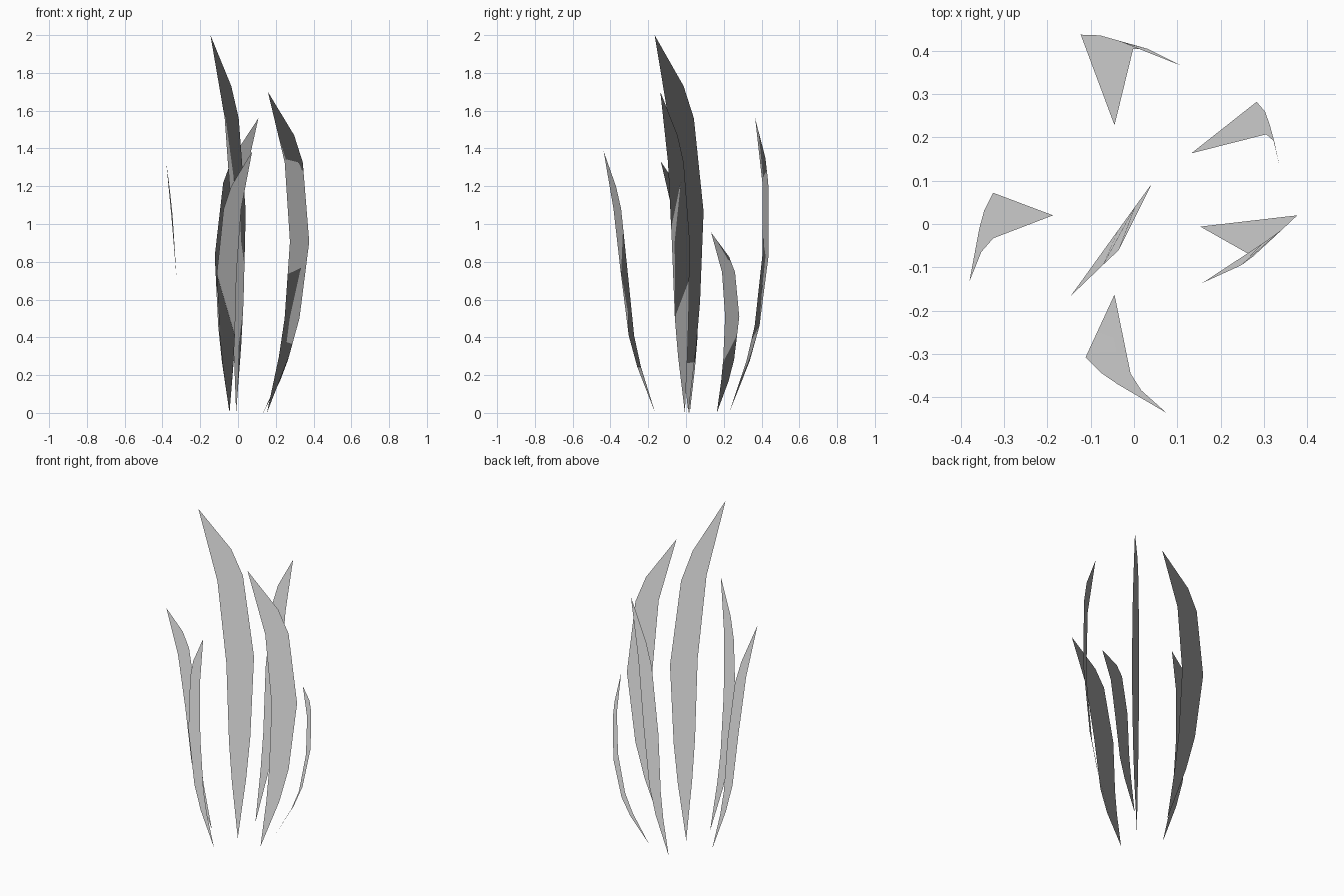
import bpy
import bmesh
from mathutils import Vector

if "Cube" in bpy.data.objects:
    bpy.data.objects.remove(bpy.data.objects["Cube"])

# Each blade: base, widest point on the bulging edge, widest point on the
# other edge, tip (all x, y seen from above), and the blade height
BLADES = {
    "centre_blade":     ((-0.01, 0.012), (0.041, 0.093), (-0.035, -0.06), (-0.146, -0.166), 2.0),
    "back_blade":       ((-0.045, 0.228), (-0.123, 0.437), (-0.002, 0.404), (0.108, 0.366), 1.56),
    "back_right_blade": ((0.132, 0.163), (0.283, 0.282), (0.305, 0.207), (0.336, 0.133), 0.955),
    "left_blade":       ((-0.187, 0.02), (-0.325, 0.072), (-0.325, -0.033), (-0.38, -0.133), 1.33),
    "right_blade":      ((0.153, -0.006), (0.377, 0.02), (0.275, -0.075), (0.158, -0.136), 1.7),
    "front_blade":      ((-0.045, -0.163), (-0.112, -0.308), (-0.008, -0.345), (0.075, -0.436), 1.385),
}

# Shared profile: height fraction and how far each edge has gone from base to widest point
LOWER = ((0.175, 0.52), (0.295, 0.77), (0.533, 1.0))
BOW = 0.03  # outward bow of the upper part


def make_blade(name, base, bulge, other, tip, height):
    base, bulge, other, tip = (Vector(p) for p in (base, bulge, other, tip))
    bow = (bulge + other) / 2 * BOW
    bm = bmesh.new()

    def vert(xy, h):
        return bm.verts.new((xy.x, xy.y, h * height))

    # Lower part widens from a point at the root
    root = vert(base, 0)
    left = [vert(base.lerp(other, t), h) for h, t in LOWER]
    right = [vert(base.lerp(bulge, t), h) for h, t in LOWER]
    # Upper part leans over into the tip
    left.append(vert(other.lerp(tip, 0.32) + bow, 0.78))
    right.append(vert(bulge.lerp(tip, 0.2) + bow, 0.78))
    shoulder = vert(bulge.lerp(tip, 0.41) + bow, 0.865)
    end = vert(tip, 1)

    bm.faces.new((root, right[0], left[0]))
    for i in range(3):
        bm.faces.new((left[i], right[i], right[i + 1], left[i + 1]))
    bm.faces.new((left[3], right[3], shoulder))
    bm.faces.new((left[3], shoulder, end))
    for face in bm.faces:
        face.smooth = True

    mesh = bpy.data.meshes.new(name)
    bm.to_mesh(mesh)
    bm.free()
    # Foliage shading: every normal points straight up, so blades are lit evenly
    mesh.normals_split_custom_set_from_vertices([(0, 0, 1)] * len(mesh.vertices))
    bpy.context.collection.objects.link(bpy.data.objects.new(name, mesh))


for name, data in BLADES.items():
    make_blade(name, *data)
